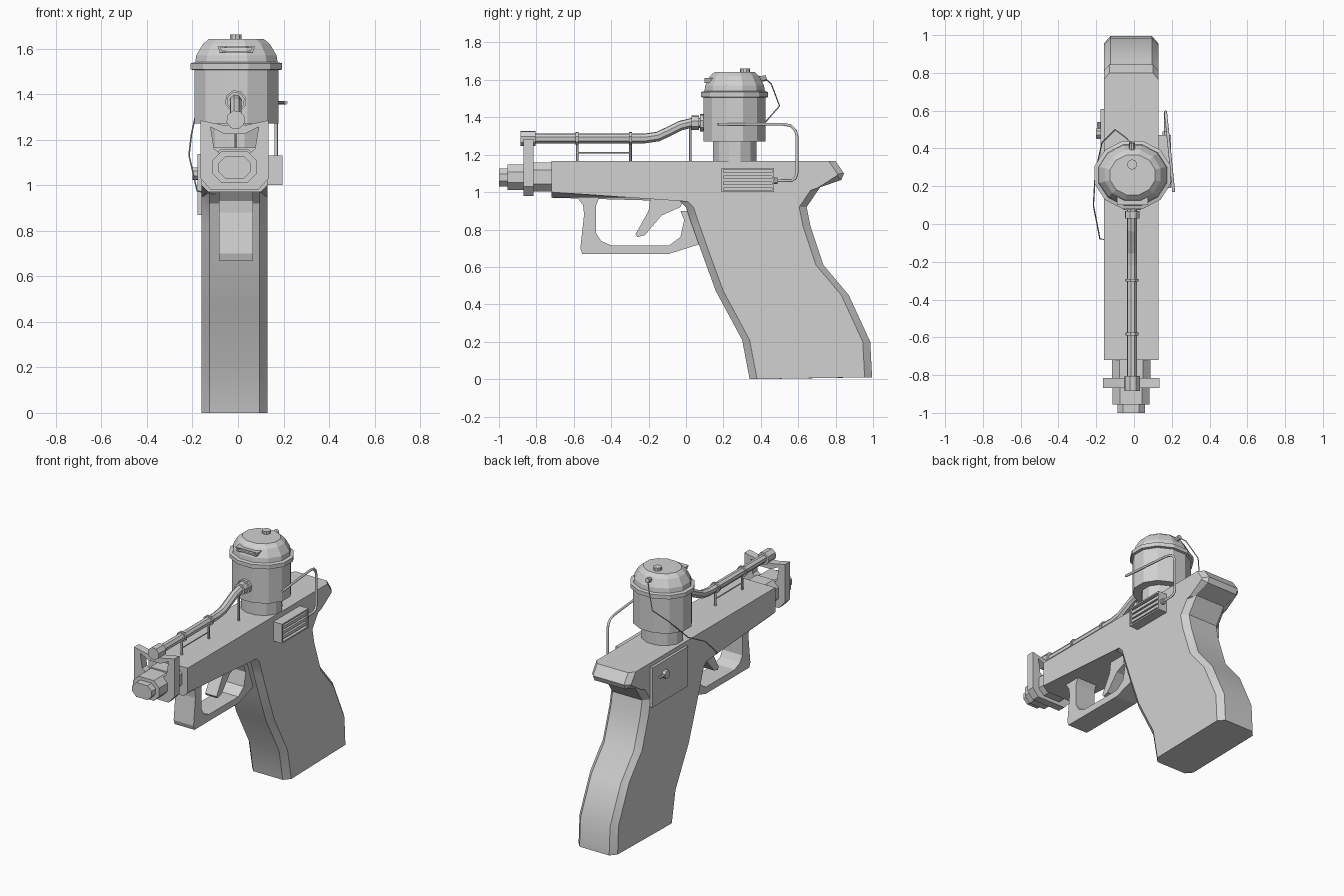
import bpy, bmesh, math
from mathutils import Vector

if "Cube" in bpy.data.objects:
    bpy.data.objects.remove(bpy.data.objects["Cube"], do_unlink=True)

grey = bpy.data.materials.new("plain_grey")
grey.use_nodes = True
COLOUR = (0.64, 0.64, 0.64, 1)
grey.diffuse_color = COLOUR
grey.node_tree.nodes["Principled BSDF"].inputs["Base Color"].default_value = COLOUR

MID = -0.015    # centre plane of the body
HALF = 0.145    # half width of the body


def finish(name, bm):
    bmesh.ops.recalc_face_normals(bm, faces=bm.faces[:])
    mesh = bpy.data.meshes.new(name)
    bm.to_mesh(mesh)
    bm.free()
    mesh.materials.append(grey)
    ob = bpy.data.objects.new(name, mesh)
    bpy.context.collection.objects.link(ob)
    return ob


def smooth(ob, degrees):
    bpy.ops.object.select_all(action='DESELECT')
    ob.select_set(True)
    bpy.context.view_layer.objects.active = ob
    bpy.ops.object.shade_smooth_by_angle(angle=math.radians(degrees))


def place(axis, p, d):
    return (d, p[0], p[1]) if axis == 'x' else (p[0], d, p[1])


def loft(bm, rings, caps=True):
    rows = [[bm.verts.new(c) for c in ring] for ring in rings]
    n = len(rows[0])
    for a, b in zip(rows, rows[1:]):
        for i in range(n):
            j = (i + 1) % n
            bm.faces.new((a[i], a[j], b[j], b[i]))
    if caps:
        bm.faces.new(rows[0])
        bm.faces.new(rows[-1])
    return rows


def prism(name, pts, axis, a, b, bevel_rule=None, width=0.03):
    bm = bmesh.new()
    loft(bm, [[place(axis, p, d) for p in pts] for d in (a, b)])
    if bevel_rule:
        edges = [e for e in bm.edges if abs(e.verts[0].co.x - e.verts[1].co.x) < 1e-4
                 and bevel_rule(e.verts[0].co, e.verts[1].co)]
        bmesh.ops.bevel(bm, geom=edges, offset=width, segments=1, affect='EDGES')
    return finish(name, bm)


def frame(name, outer, inner, axis, a, b):
    """Plate with a hole; both loops have the same number of points."""
    bm = bmesh.new()
    rings = [[place(axis, p, d) for p in loop]
             for loop, d in ((outer, a), (outer, b), (inner, b), (inner, a))]
    rows = loft(bm, rings, caps=False)
    n = len(outer)
    for i in range(n):
        j = (i + 1) % n
        bm.faces.new((rows[3][i], rows[3][j], rows[0][j], rows[0][i]))
    return finish(name, bm)


def box(name, lo, hi):
    return prism(name, rect(lo[1], hi[1], lo[2], hi[2]), 'x', lo[0], hi[0])


def rect(u0, u1, v0, v1):
    return [(u0, v0), (u1, v0), (u1, v1), (u0, v1)]


def octagon(cu, cv, hu, hv, c):
    return [(cu + su * u, cv + sv * v) for su, sv, u, v in (
        (1, 1, hu, hv - c), (1, 1, hu - c, hv), (-1, 1, hu - c, hv), (-1, 1, hu, hv - c),
        (-1, -1, hu, hv - c), (-1, -1, hu - c, hv), (1, -1, hu - c, hv), (1, -1, hu, hv - c))]


def tube(name, pts, r, sides=8):
    """Round bar along a path, mitred at each bend."""
    pts = [Vector(p) for p in pts]
    bm = bmesh.new()
    rings = []
    up = Vector((0.13, 0.07, 1))
    for i, p in enumerate(pts):
        t = (pts[min(i + 1, len(pts) - 1)] - pts[max(i - 1, 0)]).normalized()
        if i == 0 and abs(t.z) > 0.8:
            up = Vector((1, 0, 0))
        u = (up - t * up.dot(t)).normalized()
        v = t.cross(u)
        up = u
        rings.append([p + r * (u * math.cos(k) + v * math.sin(k))
                      for k in (math.tau * (s + 0.5) / sides for s in range(sides))])
    loft(bm, rings)
    return finish(name, bm)


# Slide with chamfered underside and rear
slide = [(-0.72, 1.165), (0.8, 1.165), (0.845, 1.1), (0.83, 1.065), (0.7, 1.02),
         (0.6, 0.99), (0.0, 0.95), (-0.05, 0.97), (-0.72, 0.97)]
prism("slide", slide, 'x', MID - HALF, MID + HALF,
      lambda p, q: max(p.z, q.z) < 0.975 and max(p.y, q.y) < 0 or min(p.y, q.y) > 0.69)

# Grip lofted upward: front y, front z, back y, back z
bm = bmesh.new()
rings = []
for fy, fz, by, bz in ((0.34, 0, 0.995, 0.01), (0.3, 0.21, 0.985, 0.2), (0.16, 0.47, 0.87, 0.45),
                       (0.09, 0.66, 0.735, 0.61), (0.03, 0.83, 0.665, 0.82),
                       (0, 0.92, 0.645, 0.92), (-0.09, 1.005, 0.72, 1.03)):
    section = octagon(0, 0.5, HALF, 0.5, 0)
    section = [(-0.11, fy, fz), (-HALF, fy + 0.04, fz), (-HALF, by - 0.04, bz), (-0.11, by, bz),
               (0.11, by, bz), (HALF, by - 0.04, bz), (HALF, fy + 0.04, fz), (0.11, fy, fz)]
    rings.append([(MID + x, y, z) for x, y, z in section])
loft(bm, rings)
smooth(finish("grip", bm), 25)

# Trigger guard and trigger
guard = [(-0.59, 0.98), (-0.55, 0.93), (-0.545, 0.88), (-0.565, 0.7), (-0.555, 0.67), (-0.09, 0.67),
         (0.1, 0.73), (0.02, 0.9), (-0.03, 0.9), (-0.01, 0.85), (-0.03, 0.76), (-0.09, 0.715),
         (-0.4, 0.715), (-0.455, 0.74), (-0.48, 0.78), (-0.48, 0.93), (-0.46, 0.98)]
prism("trigger_guard", guard, 'x', -0.083, 0.065)
trigger = [(-0.19, 0.98), (-0.2, 0.9), (-0.27, 0.775), (-0.26, 0.76), (-0.22, 0.77), (-0.16, 0.84),
           (-0.13, 0.875), (-0.03, 0.92), (0.0, 0.98)]
prism("trigger", trigger, 'x', -0.055, 0.03)

# Barrel and muzzle
prism("barrel_base", octagon(MID, 1.08, 0.102, 0.077, 0.04), 'y', -0.82, -0.7)
prism("barrel", octagon(MID, 1.08, 0.098, 0.068, 0.04), 'y', -0.955, -0.81)
prism("muzzle", octagon(MID, 1.078, 0.072, 0.048, 0.03), 'y', -1, -0.95)

# Clamp joining barrel and feed pipe
frame("barrel_clamp",
      [(-0.165, 1.285), (-0.165, 1.03), (-0.12, 0.98), (0.09, 0.98),
       (0.135, 1.03), (0.135, 1.285), (0.04, 1.265), (-0.07, 1.265)],
      [(-0.12, 1.255), (-0.105, 1.16), (-0.08, 1.14), (0.05, 1.14),
       (0.075, 1.16), (0.09, 1.255), (0.03, 1.225), (-0.06, 1.225)], 'y', -0.868, -0.815)

# Feed pipe with collars and stays
PX = -0.01
path = [(-0.88, 1.287), (-0.22, 1.287), (-0.15, 1.297), (-0.09, 1.325), (-0.03, 1.355),
        (0.03, 1.37), (0.12, 1.37)]
tube("feed_pipe", [(PX, y, z) for y, z in path], 0.027)
for name, a, b, z, r in (("front_collar", -0.885, -0.805, 1.287, 0.042),
                         ("pipe_band_1", -0.59, -0.575, 1.287, 0.036),
                         ("pipe_band_2", -0.305, -0.29, 1.287, 0.036),
                         ("rear_collar", 0.03, 0.07, 1.37, 0.04),
                         ("canister_socket", 0.075, 0.11, 1.37, 0.048)):
    tube(name, [(PX, a, z), (PX, b, z)], r)
for i, (y, z) in enumerate(((-0.582, 1.28), (-0.297, 1.28), (0.022, 1.36))):
    tube(f"pipe_stay_{i + 1}", [(PX, y, 1.15), (PX, y, z)], 0.007, 6)
tube("stay_crossbar", [(PX, -0.582, 1.21), (PX, -0.297, 1.21)], 0.004, 6)

# Canister: slightly oval lathe with neck, rim and dome
bm = bmesh.new()
rings = []
for r, z in ((0.12, 1.15), (0.12, 1.27), (0.171, 1.27), (0.171, 1.505), (0.186, 1.508),
             (0.186, 1.535), (0.167, 1.54), (0.163, 1.57), (0.136, 1.62), (0.11, 1.643)):
    rings.append([(-0.007 + 1.12 * r * math.cos(a), 0.26 + r * math.sin(a), z)
                  for a in (math.tau * (k + 0.5) / 12 for k in range(12))])
loft(bm, rings)
finish("canister", bm)
tube("canister_cap", [(PX, 0.315, 1.63), (PX, 0.315, 1.662)], 0.027, 10)
frame("dome_slot", [(-0.09, 1.61), (-0.08, 1.583), (0.065, 1.583), (0.075, 1.61)],
      [(-0.078, 1.604), (-0.07, 1.59), (0.055, 1.59), (0.063, 1.604)], 'y', 0.1, 0.15)
tube("wire_socket", [(PX, 0.37, 1.6), (PX, 0.43, 1.61)], 0.016)

# Louvred vent on the left side
box("vent_back", (0.12, 0.19, 1.0), (0.165, 0.47, 1.13))
frame("vent_rim", rect(0.19, 0.47, 1.0, 1.13), rect(0.2, 0.46, 1.01, 1.12), 'x', 0.16, 0.195)
for i in range(3):
    z = 1.03 + 0.032 * i
    box(f"vent_slat_{i + 1}", (0.16, 0.195, z - 0.008), (0.19, 0.465, z + 0.012))

# Pipe from canister to vent
hook = [(0.21, 0.17, 1.363), (0.175, 0.52, 1.363), (0.17, 0.56, 1.355), (0.168, 0.585, 1.33),
        (0.167, 0.593, 1.3), (0.167, 0.593, 1.1), (0.167, 0.585, 1.075), (0.167, 0.565, 1.062),
        (0.167, 0.46, 1.06)]
smooth(tube("vent_pipe", hook, 0.008), 60)
tube("vent_fitting", [(0.167, 0.46, 1.06), (0.167, 0.49, 1.06)], 0.018)

# Side plate with knob on the right side
box("side_plate", (-0.177, 0.23, 0.87), (-0.15, 0.61, 1.137))
tube("plate_knob", [(-0.17, 0.48, 1.05), (-0.2, 0.48, 1.05)], 0.028)
tube("knob_pin", [(-0.185, 0.45, 1.05), (-0.185, 0.54, 1.05)], 0.01, 6)

# Loose wire from dome down to trigger area
wire = [(-0.01, 0.42, 1.61), (-0.04, 0.455, 1.58), (-0.1, 0.5, 1.46), (-0.17, 0.43, 1.38),
        (-0.205, 0.27, 1.22), (-0.215, 0.1, 1.13), (-0.18, -0.08, 0.975), (-0.1, -0.085, 0.96)]
tube("loose_wire", wire, 0.0035, 5)
